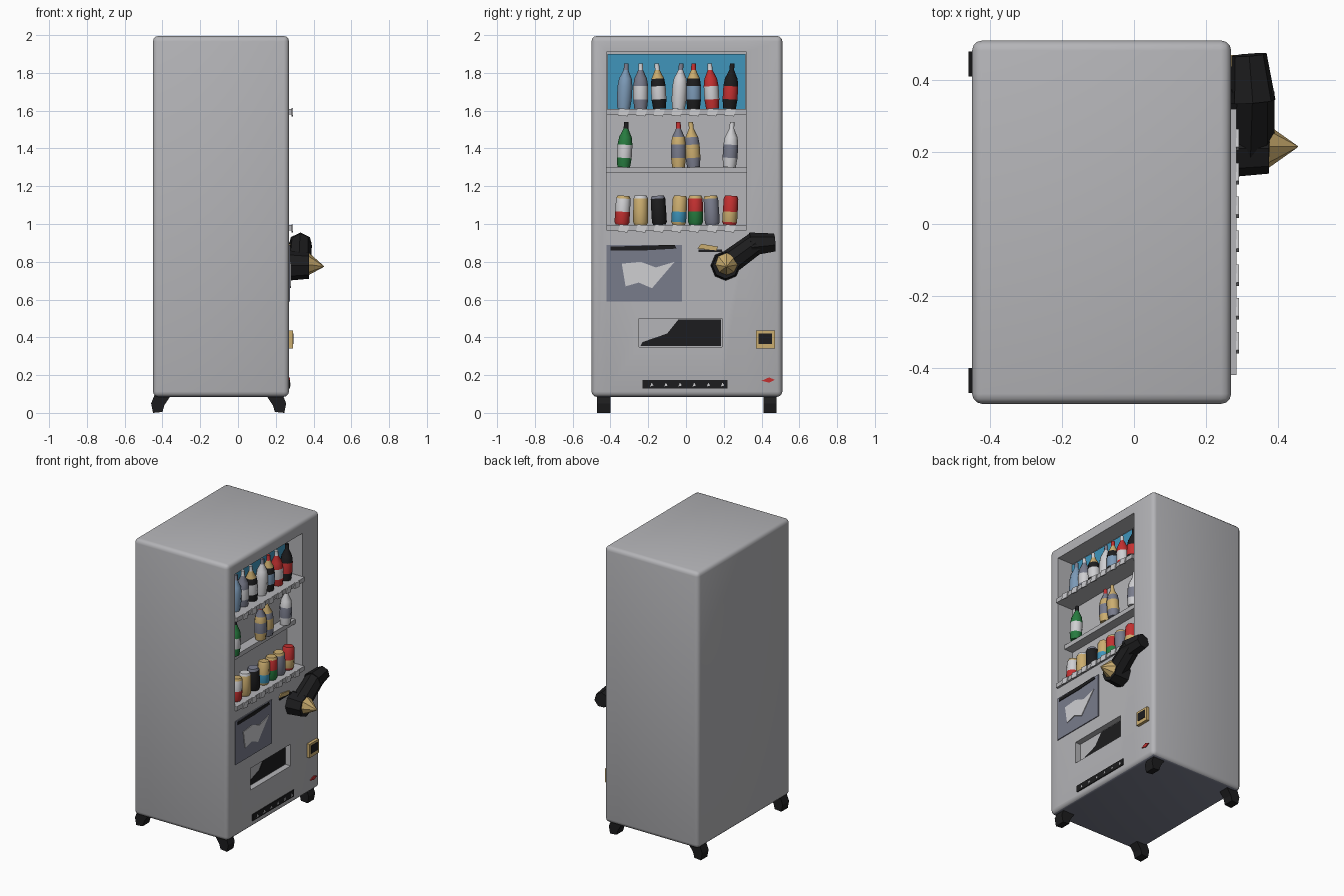
import bpy
import bmesh
import math
from mathutils import Vector, Matrix

cube = bpy.data.objects.get("Cube")
if cube:
    bpy.data.objects.remove(cube, do_unlink=True)

COLOURS = {
    "casing_grey": (0.46, 0.46, 0.48),
    "black": (0.012, 0.012, 0.013),
    "slate": (0.19, 0.2, 0.26),
    "display_blue": (0.05, 0.3, 0.5),
    "pale_blue": (0.2, 0.32, 0.47),
    "red": (0.55, 0.03, 0.03),
    "tan": (0.6, 0.42, 0.16),
    "green": (0.02, 0.2, 0.05),
    "white": (0.62, 0.62, 0.64),
}
MATS = {}
for key, rgb in COLOURS.items():
    m = bpy.data.materials.new(key)
    m.use_nodes = True
    m.diffuse_color = (*rgb, 1)
    shader = next(n for n in m.node_tree.nodes if n.type == 'BSDF_PRINCIPLED')
    shader.inputs["Base Color"].default_value = (*rgb, 1)
    MATS[key] = m


def finish(name, bm, mats, smooth=None):
    bmesh.ops.recalc_face_normals(bm, faces=bm.faces[:])
    mesh = bpy.data.meshes.new(name)
    bm.to_mesh(mesh)
    bm.free()
    for key in mats:
        mesh.materials.append(MATS[key])
    ob = bpy.data.objects.new(name, mesh)
    bpy.context.collection.objects.link(ob)
    if smooth:
        bpy.ops.object.select_all(action='DESELECT')
        ob.select_set(True)
        bpy.context.view_layer.objects.active = ob
        bpy.ops.object.shade_smooth_by_angle(angle=math.radians(smooth))
    return ob


def prism(name, pts, mat, shift):
    """Extrude a flat outline of 3D points along shift."""
    bm = bmesh.new()
    face = bm.faces.new([bm.verts.new(p) for p in pts])
    new = bmesh.ops.extrude_face_region(bm, geom=[face], use_keep_orig=True)["geom"]
    bmesh.ops.translate(bm, vec=shift, verts=[g for g in new if isinstance(g, bmesh.types.BMVert)])
    return finish(name, bm, [mat])


def plate(name, outline, mat, x=0.268, thick=0.008):
    return prism(name, [(x, y, z) for y, z in outline], mat, (thick, 0, 0))


def rect(y0, y1, z0, z1):
    return [(y0, z0), (y1, z0), (y1, z1), (y0, z1)]


def lathe(name, profile, loc, bands, sides=9, tilt=0.0):
    """Spin a (radius, height) profile; bands gives one colour per segment."""
    mats = list(dict.fromkeys(bands))
    bm = bmesh.new()
    rings = [[bm.verts.new((r * math.cos(a), r * math.sin(a), h))
              for a in (math.tau * i / sides for i in range(sides))] for r, h in profile]
    for k, key in enumerate(bands):
        for i in range(sides):
            j = (i + 1) % sides
            f = bm.faces.new((rings[k][i], rings[k][j], rings[k + 1][j], rings[k + 1][i]))
            f.material_index = mats.index(key)
    bm.faces.new(rings[0]).material_index = mats.index(bands[0])
    bm.faces.new(rings[-1]).material_index = mats.index(bands[-1])
    bm.transform(Matrix.Translation(loc) @ Matrix.Rotation(tilt, 4, 'X'))
    return finish(name, bm, mats, 50)


# Casing: rounded box with the display and hatch pushed into its front
FRONT = 0.27
bm = bmesh.new()
bmesh.ops.create_cube(bm, size=1)
bm.transform(Matrix.Translation((-0.09, 0.005, 1.04)) @ Matrix.Diagonal((0.72, 1.01, 1.91, 1)))
bmesh.ops.bevel(bm, geom=bm.edges[:], offset=0.028, segments=3, profile=0.5, affect='EDGES')
bm.normal_update()


def front_face(y, z):
    for f in bm.faces:
        ys = [v.co.y for v in f.verts]
        zs = [v.co.z for v in f.verts]
        if (f.normal.x > 0.99 and abs(f.verts[0].co.x - FRONT) < 1e-4
                and min(ys) < y < max(ys) and min(zs) < z < max(zs)):
            return f


def recess(y0, y1, z0, z1, depth):
    yc, zc = (y0 + y1) / 2, (z0 + z1) / 2
    for co, no in (((0, y0, 0), (0, 1, 0)), ((0, y1, 0), (0, 1, 0)),
                   ((0, 0, z0), (0, 0, 1)), ((0, 0, z1), (0, 0, 1))):
        f = front_face(yc, zc)
        bmesh.ops.bisect_plane(bm, geom=[f] + f.edges[:] + f.verts[:], plane_co=co, plane_no=no)
        bm.normal_update()
    inner = bmesh.ops.extrude_discrete_faces(bm, faces=[front_face(yc, zc)])["faces"][0]
    bmesh.ops.translate(bm, vec=(-depth, 0, 0), verts=inner.verts[:])
    bm.normal_update()


recess(-0.42, 0.32, 0.97, 1.91, 0.12)
recess(-0.25, 0.19, 0.35, 0.5, 0.04)
for f in bm.faces:
    if f.normal.z < -0.9 and f.calc_center_median().z < 0.12:
        f.material_index = 1
finish("casing", bm, ["casing_grey", "slate"], 40)

# Display back and shelves with price tags
plate("display_back", rect(-0.415, 0.315, 1.61, 1.9), "display_blue", 0.15)
for label, z, depth in (("upper", 1.595, 0.14), ("middle", 1.285, 0.07), ("lower", 0.98, 0.14)):
    plate(label + "_shelf", rect(-0.42, 0.32, z - 0.015, z + 0.015), "casing_grey", 0.145, depth)
    if label != "middle":
        for i in range(7):
            y = -0.33 + 0.094 * i
            plate(f"{label}_price_tag_{i}", [(y - 0.03, z - 0.02), (y + 0.02, z - 0.025),
                  (y + 0.03, z + 0.012), (y - 0.02, z + 0.018)], "white", 0.284)

# Bottles and cans, one colour per band from the base up
BOTTLE = [(0.034, 0), (0.04, 0.05), (0.04, 0.12), (0.034, 0.16), (0.013, 0.205), (0.012, 0.24)]
CAN = [(0.033, 0), (0.04, 0.015), (0.04, 0.07), (0.039, 0.14), (0.032, 0.155)]
ROWS = [
    ("upper_bottle", BOTTLE, 1.61, 0.205, {
        -0.33: "pale_blue pale_blue pale_blue pale_blue slate",
        -0.24: "slate white slate slate white",
        -0.14: "black white black tan white",
        -0.04: "white white white white slate",
        0.04: "black pale_blue black tan red",
        0.14: "red white red red white",
        0.23: "black red black black black"}),
    ("middle_bottle", BOTTLE, 1.3, 0.2, {
        -0.33: "green white green green black",
        -0.04: "tan slate tan slate red",
        0.04: "slate tan slate tan tan",
        0.23: "white slate white white white"}),
    ("lower_can", CAN, 0.995, 0.22, {
        -0.34: "red red white tan",
        -0.24: "tan tan tan white",
        -0.14: "black black black slate",
        -0.04: "tan display_blue tan tan",
        0.05: "green green red tan",
        0.14: "slate slate slate tan",
        0.23: "red tan red red"}),
]
for name, profile, z, x, items in ROWS:
    for i, (y, bands) in enumerate(items.items()):
        lathe(f"{name}_{i}", profile, (x, y, z), bands.split(), tilt=0.06 * (i % 3 - 1))

# Poster panel with a pale patch
plate("poster_panel", rect(-0.42, -0.02, 0.59, 0.89), "slate")
plate("poster_patch", [(-0.34, 0.79), (-0.24, 0.8), (-0.16, 0.77), (-0.06, 0.8), (-0.12, 0.73),
                       (-0.18, 0.66), (-0.25, 0.69), (-0.32, 0.67)], "white", 0.272)
plate("poster_header", [(-0.4, 0.86), (-0.22, 0.86), (-0.05, 0.87), (-0.06, 0.89), (-0.4, 0.88)],
      "black", 0.272)

# Pickup hatch opening, vent strip
plate("hatch_opening", [(-0.24, 0.355), (0.185, 0.355), (0.185, 0.495), (-0.04, 0.495),
                        (-0.1, 0.42), (-0.23, 0.375)], "black", 0.226)
plate("vent_strip", rect(-0.23, 0.22, 0.13, 0.175), "black")
for i in range(6):
    y = -0.19 + 0.075 * i
    plate(f"vent_fleck_{i}", [(y, 0.14), (y + 0.018, 0.145), (y + 0.008, 0.16)], "white", 0.271)

# Coin return, note slot and button
plate("coin_return_frame", rect(0.37, 0.47, 0.34, 0.435), "tan", 0.265, 0.025)
plate("coin_return_hole", rect(0.385, 0.455, 0.365, 0.42), "black", 0.285)
plate("note_slot", [(0.06, 0.87), (0.16, 0.86), (0.17, 0.88), (0.08, 0.895)], "tan", 0.27)
plate("note_slot_gap", rect(0.065, 0.19, 0.852, 0.864), "black")
plate("red_button", [(0.4, 0.17), (0.44, 0.16), (0.47, 0.175), (0.44, 0.188)], "red")

# Black arm reaching across the front, with a knob and pointed tip
def strut(name, a, b, r1, r2, mat, sides=8):
    a, b = Vector(a), Vector(b)
    bm = bmesh.new()
    bmesh.ops.create_cone(bm, cap_ends=True, segments=sides, radius1=r1, radius2=r2,
                          depth=(b - a).length)
    turn = (b - a).to_track_quat('Z', 'Y').to_matrix().to_4x4()
    bm.transform(Matrix.Translation((a + b) / 2) @ turn)
    return finish(name, bm, [mat])


strut("arm_upper", (0.32, 0.47, 0.9), (0.33, 0.34, 0.89), 0.05, 0.065, "black", 7)
strut("arm_lower", (0.33, 0.37, 0.9), (0.325, 0.22, 0.79), 0.06, 0.065, "black")
strut("arm_knob", (0.265, 0.21, 0.78), (0.375, 0.21, 0.78), 0.08, 0.07, "black")
strut("arm_tip", (0.37, 0.215, 0.785), (0.455, 0.215, 0.775), 0.062, 0.002, "tan")

# Splayed feet, mirrored front to back
FOOT = [(-0.11, 0.1), (-0.02, 0.1), (0.0, 0.05), (-0.01, 0.0), (-0.06, 0.005), (-0.07, 0.04)]
for side, sign, edge in (("front", 1, 0.255), ("back", -1, -0.46)):
    for end, y in (("right", -0.47), ("left", 0.41)):
        prism(f"{side}_{end}_foot", [(edge + sign * x, y, z) for x, z in FOOT], "black", (0, 0.07, 0))
